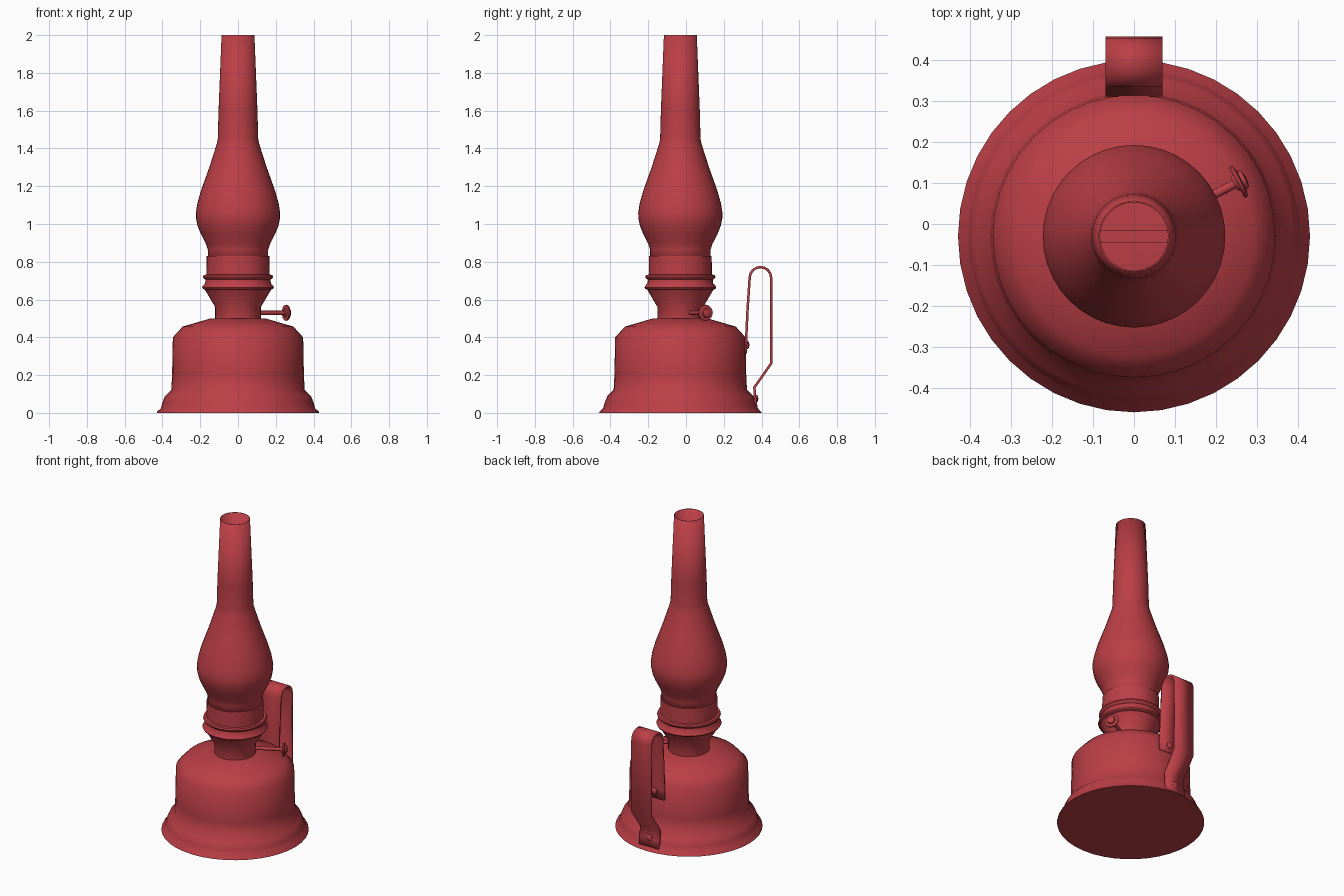
import bpy, bmesh, math
from mathutils import Matrix, Vector

if "Cube" in bpy.data.objects:
    bpy.data.objects.remove(bpy.data.objects["Cube"])

AXIS_Y = -0.03   # centre line of the lamp body

red = bpy.data.materials.new("red enamel")
red.diffuse_color = (0.5, 0.05, 0.062, 1)
red.use_nodes = True
red.node_tree.nodes["Principled BSDF"].inputs["Base Color"].default_value = red.diffuse_color


def finish(name, bm, angle=35):
    bmesh.ops.recalc_face_normals(bm, faces=bm.faces)
    mesh = bpy.data.meshes.new(name)
    bm.to_mesh(mesh)
    bm.free()
    mesh.materials.append(red)
    ob = bpy.data.objects.new(name, mesh)
    bpy.context.collection.objects.link(ob)
    bpy.ops.object.select_all(action='DESELECT')
    ob.select_set(True)
    bpy.context.view_layer.objects.active = ob
    bpy.ops.object.shade_smooth_by_angle(angle=math.radians(angle))
    return ob


def lathe(name, profile, matrix=None, segments=40, angle=35):
    """Spin (radius, height) points round z, then place with matrix."""
    bm = bmesh.new()
    verts = [bm.verts.new((r, 0, z)) for r, z in profile]
    edges = [bm.edges.new(p) for p in zip(verts, verts[1:])]
    bmesh.ops.spin(bm, geom=verts + edges, cent=(0, 0, 0), axis=(0, 0, 1),
                   angle=math.tau, steps=segments)
    bmesh.ops.remove_doubles(bm, verts=bm.verts, dist=1e-5)
    bm.transform(matrix or Matrix.Translation((0, AXIS_Y, 0)))
    return finish(name, bm, angle)


# Fuel reservoir with flared foot
lathe("reservoir", [(0, 0), (0.43, 0), (0.428, 0.006), (0.408, 0.025),
                    (0.402, 0.05), (0.387, 0.088), (0.353, 0.122),
                    (0.349, 0.20), (0.345, 0.40), (0.293, 0.457),
                    (0.145, 0.50), (0, 0.50)], angle=50)

# Burner collar with two rolled rings and gallery
lathe("burner_collar", [(0.121, 0.49), (0.121, 0.56), (0.175, 0.652),
                        (0.186, 0.657), (0.190, 0.664), (0.186, 0.672),
                        (0.174, 0.686), (0.172, 0.705), (0.182, 0.712),
                        (0.186, 0.720), (0.182, 0.730), (0.167, 0.732),
                        (0.166, 0.83), (0.156, 0.83), (0.156, 0.78), (0, 0.80)])

# Wick holder
bm = bmesh.new()
bmesh.ops.create_cube(bm, size=1, matrix=Matrix.Translation((0, AXIS_Y, 0.82))
                      @ Matrix.Diagonal((0.18, 0.03, 0.09, 1)))
finish("wick", bm)

# Chimney
chimney = lathe("chimney", [(0.160, 0.79), (0.160, 0.865), (0.170, 0.895),
                            (0.198, 0.95), (0.214, 0.99), (0.222, 1.03),
                            (0.223, 1.06), (0.215, 1.11), (0.195, 1.18),
                            (0.152, 1.30), (0.112, 1.425), (0.107, 1.45),
                            (0.103, 1.60), (0.087, 2.0)], angle=50)
mod = chimney.modifiers.new("wall", 'SOLIDIFY')
mod.thickness = 0.004
mod.offset = -1

# Wick adjuster: stem and wheel on a sideways axis
sideways = (Matrix.Translation((0, AXIS_Y, 0.53))
            @ Matrix.Rotation(math.radians(27.5), 4, 'Z')
            @ Matrix.Rotation(math.pi / 2, 4, 'Y'))
lathe("adjuster_stem", [(0, 0.10), (0.011, 0.10), (0.011, 0.285), (0, 0.285)],
      sideways, 16)
lathe("adjuster_wheel", [(0, 0.276), (0.018, 0.276), (0.022, 0.283),
                         (0.041, 0.283), (0.043, 0.287), (0.041, 0.293),
                         (0.026, 0.296), (0.022, 0.306), (0, 0.310)],
      sideways, 20)

# Handle strap, bent along a side path of (y, z)
path = [(0.317, 0.315), (0.318, 0.38), (0.326, 0.55), (0.337, 0.715)]
for i in range(1, 9):
    a = math.pi * (1 - i / 8)
    path.append((0.394 + 0.057 * math.cos(a), 0.715 + 0.057 * math.sin(a)))
path += [(0.451, 0.262), (0.362, 0.135), (0.366, 0.07), (0.374, 0.02)]
bm = bmesh.new()
rows = [[bm.verts.new((x, y, z)) for x in (-0.07, 0.07)] for y, z in path]
for a, b in zip(rows, rows[1:]):
    bm.faces.new((a[0], a[1], b[1], b[0]))
handle = finish("handle_strap", bm)
mod = handle.modifiers.new("thickness", 'SOLIDIFY')
mod.thickness = 0.013
mod.offset = 0
mod.use_even_offset = True

# Rivets holding the strap
for name, y, z in (("upper_rivet", 0.32, 0.36), ("lower_rivet", 0.367, 0.075)):
    place = Matrix.Translation((0, y, z)) @ Matrix.Rotation(-math.pi / 2, 4, 'X')
    lathe(name, [(0, -0.01), (0.021, -0.01), (0.021, 0.008), (0.014, 0.014),
                 (0, 0.016)], place, 16)
